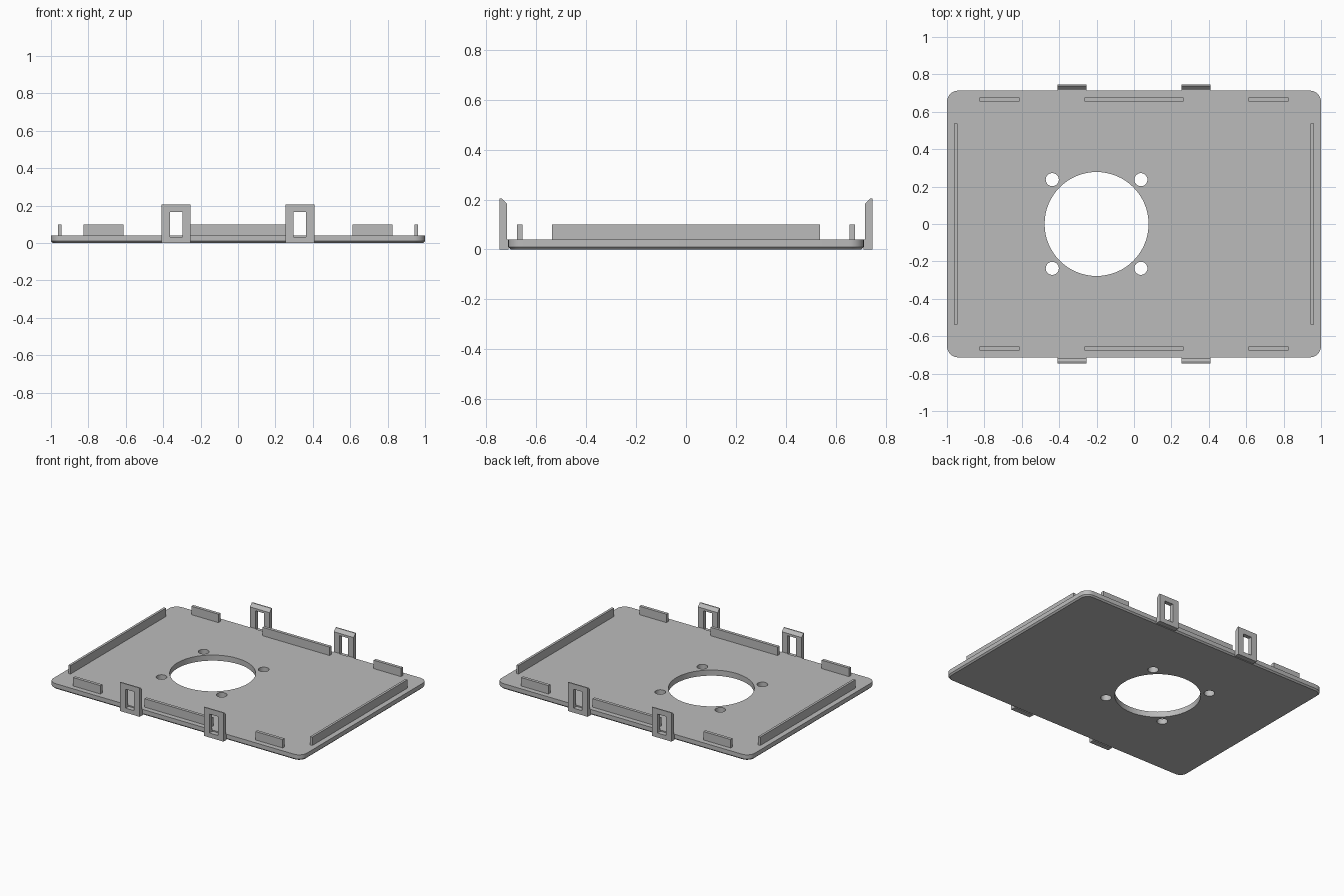
import bpy, bmesh, math
from mathutils import Vector

if "Cube" in bpy.data.objects:
    bpy.data.objects.remove(bpy.data.objects["Cube"], do_unlink=True)

grey = bpy.data.materials.new("plain_grey")
grey.use_nodes = True
colour = (0.5, 0.5, 0.5, 1)
grey.diffuse_color = colour
grey.node_tree.nodes["Principled BSDF"].inputs["Base Color"].default_value = colour

PLATE_TOP = 0.04
HALF_X, HALF_Y = 1.0, 0.713
CORNER = 0.06
CHAMFER = 0.01


def prism(name, outline, direction):
    """Extrude a closed outline of 3D points along a direction."""
    bm = bmesh.new()
    face = bm.faces.new([bm.verts.new(p) for p in outline])
    new = bmesh.ops.extrude_face_region(bm, geom=[face])["geom"]
    moved = [g for g in new if isinstance(g, bmesh.types.BMVert)]
    bmesh.ops.translate(bm, verts=moved, vec=Vector(direction))
    bmesh.ops.recalc_face_normals(bm, faces=bm.faces)
    mesh = bpy.data.meshes.new(name)
    bm.to_mesh(mesh)
    bm.free()
    mesh.materials.append(grey)
    obj = bpy.data.objects.new(name, mesh)
    bpy.context.collection.objects.link(obj)
    return obj


def box(name, x0, x1, y0, y1, z0, z1):
    return prism(name, [(x0, y0, z0), (x1, y0, z0), (x1, y1, z0), (x0, y1, z0)],
                 (0, 0, z1 - z0))


def cylinder(name, x, y, radius, sides):
    angles = [2 * math.pi * i / sides for i in range(sides)]
    return prism(name, [(x + radius * math.cos(a), y + radius * math.sin(a), -0.1)
                        for a in angles], (0, 0, 0.3))


def cut(obj, cutter):
    cutter.hide_render = True
    mod = obj.modifiers.new("cut", "BOOLEAN")
    mod.operation = "DIFFERENCE"
    mod.solver = "EXACT"
    mod.object = cutter
    bpy.context.view_layer.objects.active = obj
    bpy.ops.object.modifier_apply(modifier=mod.name)
    bpy.data.objects.remove(cutter, do_unlink=True)


# Base plate with rounded corners and a chamfered lower rim
outline = []
for k, (sx, sy) in enumerate([(1, 1), (-1, 1), (-1, -1), (1, -1)]):
    for i in range(9):
        a = math.pi / 2 * (k + i / 8)
        outline.append((sx * (HALF_X - CORNER) + CORNER * math.cos(a),
                        sy * (HALF_Y - CORNER) + CORNER * math.sin(a), 0))
plate = prism("base_plate", outline, (0, 0, PLATE_TOP))
bm = bmesh.new()
bm.from_mesh(plate.data)
rim = [e for e in bm.edges if all(v.co.z < 0.001 for v in e.verts)]
bmesh.ops.bevel(bm, geom=rim, offset=CHAMFER, segments=1, affect="EDGES")
bm.to_mesh(plate.data)
bm.free()

# Large opening and its four screw holes
HOLE_X = -0.2
cut(plate, cylinder("opening_cutter", HOLE_X, 0, 0.278, 64))
for sx in (-1, 1):
    for sy in (-1, 1):
        cut(plate, cylinder("screw_cutter", HOLE_X + sx * 0.237, sy * 0.237, 0.035, 32))
bpy.ops.object.select_all(action="DESELECT")
plate.select_set(True)
bpy.context.view_layer.objects.active = plate
bpy.ops.object.shade_smooth_by_angle(angle=math.radians(30))

# Side rails
for side, s in (("left", 1), ("right", -1)):
    box(side + "_rail", s * 0.945, s * 0.962, -0.537, 0.537, PLATE_TOP - 0.005, 0.1)

# Ribs and clips along the front and back edges
for side, s in (("front", -1), ("back", 1)):
    for label, x0, x1 in (("right", -0.827, -0.612), ("middle", -0.265, 0.265),
                          ("left", 0.612, 0.827)):
        box(f"{side}_{label}_rib", x0, x1, s * 0.655, s * 0.677, PLATE_TOP - 0.005, 0.1)
    for label, x in (("right", -0.331), ("left", 0.331)):
        profile = [(0.711, 0), (0.747, 0), (0.747, 0.205), (0.739, 0.205), (0.718, 0.183),
                   (0.718, PLATE_TOP), (0.711, PLATE_TOP)]
        clip = prism(f"{side}_{label}_clip", [(x - 0.078, s * y, z) for y, z in profile],
                     (0.156, 0, 0))
        cut(clip, box("window_cutter", x - 0.033, x + 0.033, s * 0.6, s * 0.9, 0.032, 0.167))
